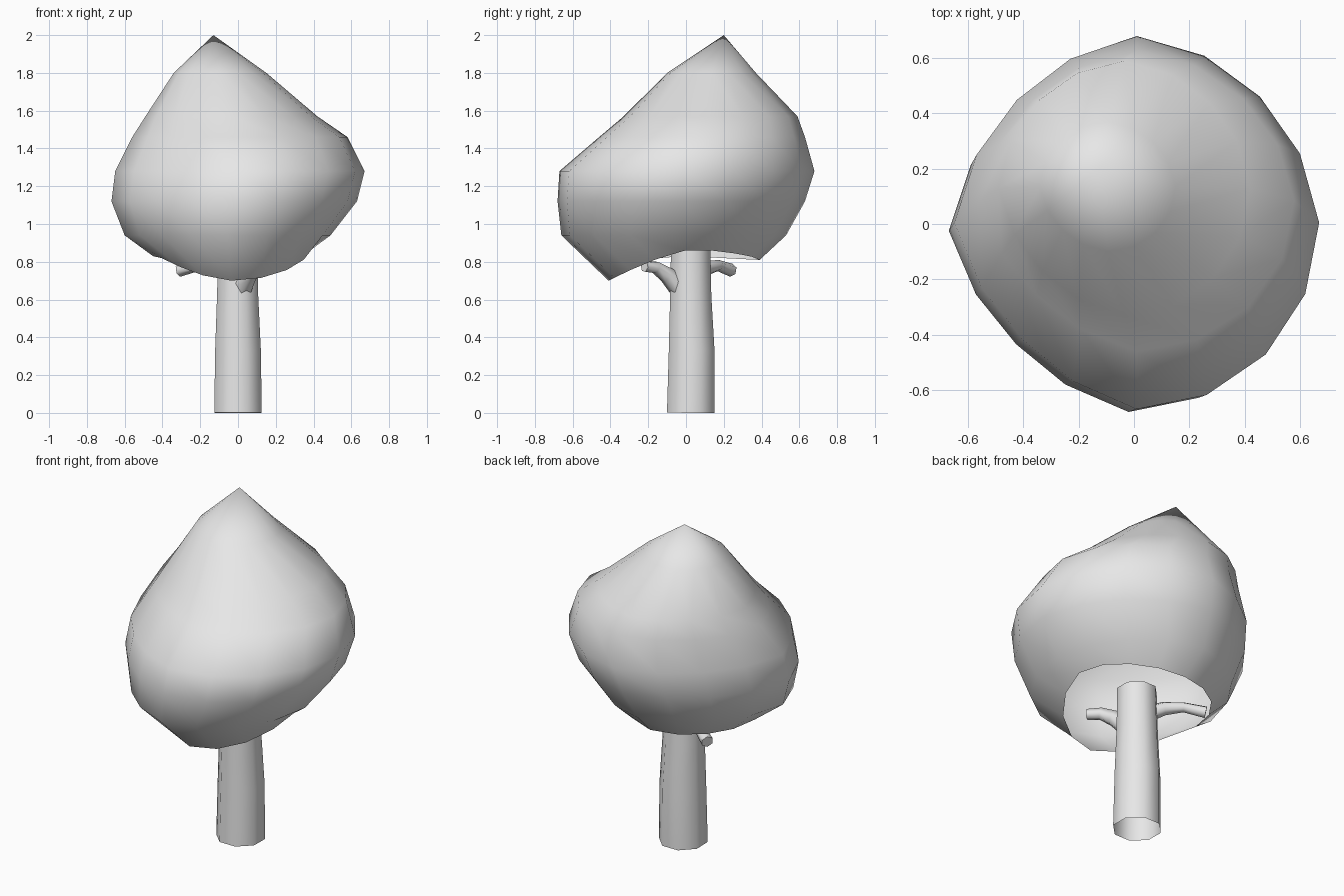
import bpy, bmesh, math
from mathutils import Vector

cube = bpy.data.objects.get("Cube")
if cube:
    bpy.data.objects.remove(cube, do_unlink=True)

grey = bpy.data.materials.new("plain_grey")
grey.use_nodes = True
grey.diffuse_color = (0.8, 0.8, 0.8, 1)
grey.node_tree.nodes["Principled BSDF"].inputs["Base Color"].default_value = grey.diffuse_color


def finish(name, bm):
    """Turn a bmesh into a smooth-shaded object."""
    bmesh.ops.recalc_face_normals(bm, faces=bm.faces)
    mesh = bpy.data.meshes.new(name)
    bm.to_mesh(mesh)
    bm.free()
    mesh.materials.append(grey)
    obj = bpy.data.objects.new(name, mesh)
    bpy.context.collection.objects.link(obj)
    bpy.ops.object.select_all(action="DESELECT")
    obj.select_set(True)
    bpy.context.view_layer.objects.active = obj
    bpy.ops.object.shade_smooth_by_angle(angle=math.radians(80))


def bridge(bm, rings):
    """Join consecutive rings of vertices with quads."""
    for a, b in zip(rings, rings[1:]):
        for i in range(len(a)):
            j = (i + 1) % len(a)
            bm.faces.new((a[i], a[j], b[j], b[i]))


def tube(name, path, sides, capped):
    """Sweep a polygon along points given as (x, y, z, radius)."""
    bm = bmesh.new()
    points = [Vector(p[:3]) for p in path]
    rings = []
    for k, p in enumerate(points):
        along = points[min(k + 1, len(points) - 1)] - points[max(k - 1, 0)]
        turn = Vector((0, 0, 1)).rotation_difference(along)
        ring = []
        for i in range(sides):
            t = math.tau * (i + 0.5) / sides
            ring.append(bm.verts.new(p + turn @ Vector((math.cos(t), math.sin(t), 0)) * path[k][3]))
        rings.append(ring)
    bridge(bm, rings)
    if capped:
        bm.faces.new(rings[-1])
    finish(name, bm)


# Hollow lumpy crown: elliptical rings
# (height, min x, max x, min y, max y, flattening of the right-hand corners)
crown_rings = [
    (1.80, -.34, .15, -.10, .37, .02),
    (1.57, -.49, .42, -.33, .59, .06),
    (1.46, -.56, .58, -.46, .63, .12),
    (1.28, -.65, .67, -.67, .68, .14),
    (1.12, -.67, .63, -.68, .63, .14),
    (0.94, -.60, .49, -.66, .53, .12),
    (0.83, -.45, .38, -.41, .39, .03),
]
SIDES = 16
bm = bmesh.new()
rings = []
for z, x0, x1, y0, y1, flat in crown_rings:
    ring = []
    for i in range(SIDES):
        t = math.tau * i / SIDES
        c, s = math.cos(t), math.sin(t)
        size = 1 - flat * max(0, -c) * abs(s) - 0.09 * max(0, c * s)
        x = (x0 + x1) / 2 + (x1 - x0) / 2 * c * size
        y = (y0 + y1) / 2 + (y1 - y0) / 2 * s * size
        ring.append(bm.verts.new((x, y, z)))
    rings.append(ring)
bridge(bm, rings)

# Crown tip
tip = bm.verts.new((-.13, .2, 2))
for a, b in zip(rings[0], rings[0][1:] + rings[0][:1]):
    bm.faces.new((a, b, tip))

# Open rim: hangs low at the front and arches up on the left side
for i, v in enumerate(rings[-1]):
    t = math.tau * i / SIDES
    c, s = math.cos(t), math.sin(t)
    v.co.z += 0.04 * max(0, c) - 0.13 * max(0, 0.2 * c - s) ** 1.5 - 0.02 * max(0, s)
finish("crown", bm)

# Slightly bent trunk with open ends
tube("trunk", [(0, .025, 0, .136), (0, .03, .33, .131), (-.002, .025, .62, .118), (0, .025, .87, .113)], 8, False)

# Two short boughs under the crown
tube("back_right_bough", [(-.03, .04, .72, .05), (-.12, .11, .765, .04),
                          (-.21, .17, .78, .03), (-.31, .24, .755, .035)], 6, True)
tube("front_left_bough", [(.02, -.03, .66, .06), (.06, -.1, .73, .045),
                          (.1, -.16, .77, .035), (.15, -.22, .775, .03)], 6, True)
